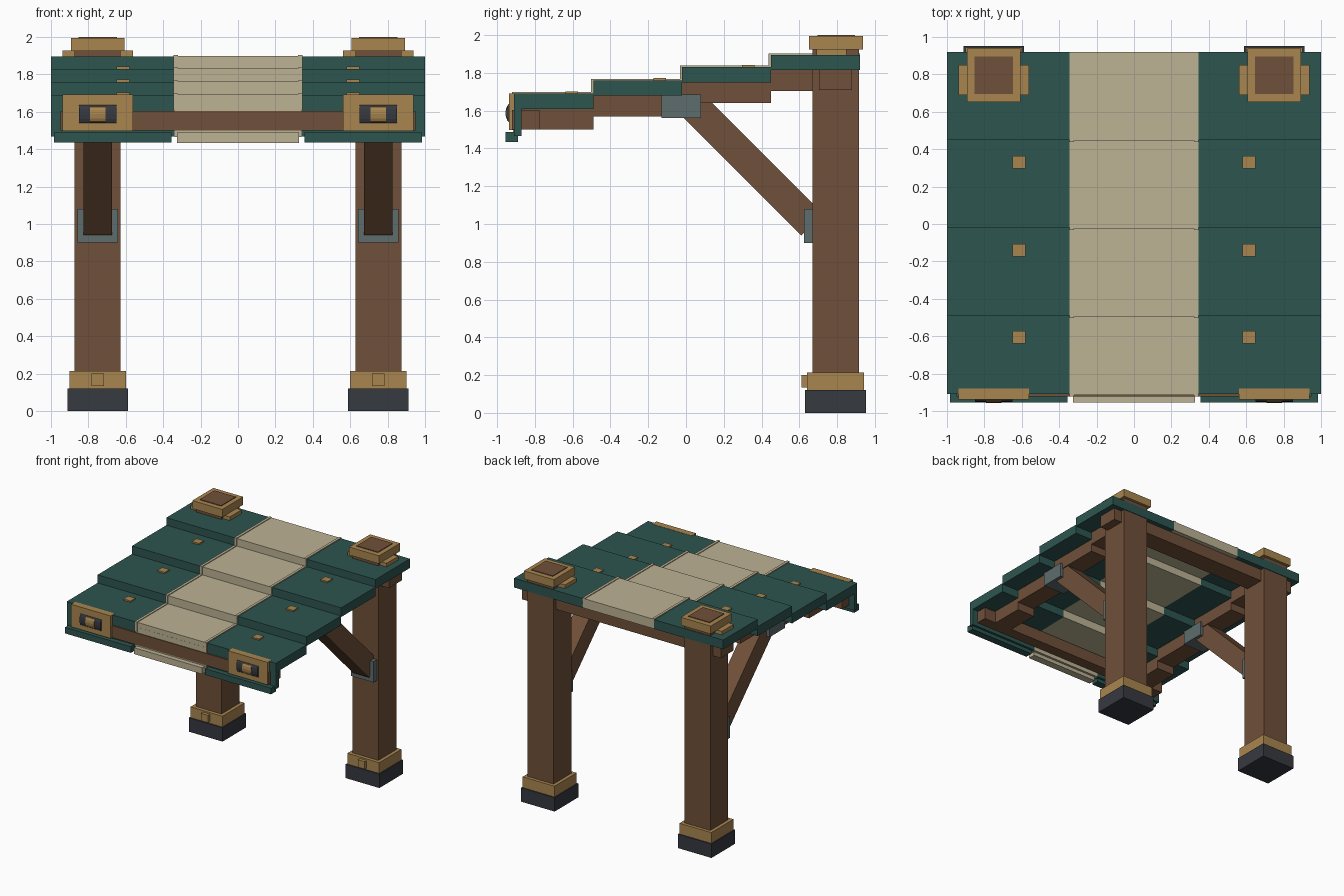
import bpy, bmesh, math
from mathutils import Matrix, Vector

if "Cube" in bpy.data.objects:
    bpy.data.objects.remove(bpy.data.objects["Cube"])


def material(name, rgb):
    m = bpy.data.materials.new(name)
    m.diffuse_color = (*rgb, 1)
    m.use_nodes = True
    m.node_tree.nodes["Principled BSDF"].inputs["Base Color"].default_value = m.diffuse_color
    return m


TEAL = material("teal cloth", (0.026, 0.091, 0.080))
CREAM = material("cream cloth", (0.503, 0.445, 0.296))
WOOD = material("brown wood", (0.162, 0.080, 0.041))
GOLD = material("gold trim", (0.397, 0.238, 0.080))
SLATE = material("dark slate", (0.037, 0.041, 0.051))
STEEL = material("grey steel", (0.114, 0.150, 0.153))


def finish(name, bm, mat):
    bmesh.ops.recalc_face_normals(bm, faces=bm.faces)
    me = bpy.data.meshes.new(name)
    bm.to_mesh(me)
    bm.free()
    me.materials.append(mat)
    ob = bpy.data.objects.new(name, me)
    bpy.context.collection.objects.link(ob)
    return ob


def box(name, mat, x, y, z):
    """Box from (min, max) pairs on each axis."""
    bm = bmesh.new()
    size = [b - a for a, b in (x, y, z)]
    mid = [(a + b) / 2 for a, b in (x, y, z)]
    bmesh.ops.create_cube(bm, size=1, matrix=Matrix.Translation(mid) @ Matrix.Diagonal((*size, 1)))
    return finish(name, bm, mat)


def prism(name, mat, x, profile):
    """Extrude a (y, z) profile along x."""
    bm = bmesh.new()
    f = bm.faces.new([bm.verts.new((x[0], y, z)) for y, z in profile])
    ext = bmesh.ops.extrude_face_region(bm, geom=[f])["geom"]
    bmesh.ops.translate(bm, vec=(x[1] - x[0], 0, 0), verts=[v for v in ext if isinstance(v, bmesh.types.BMVert)])
    return finish(name, bm, mat)


def around(c, half):
    return (c - half, c + half)


# Stepped roof: (front y, back y, top z)
steps = [(-0.91, -0.49, 1.69), (-0.49, -0.02, 1.76), (-0.02, 0.45, 1.83), (0.45, 0.92, 1.895)]
for i, (y0, y1, top) in enumerate(steps):
    z = (top - 0.08, top)
    box(f"roof_cream_{i}", CREAM, (-0.34, 0.34), (y0 - 0.004, y1), (z[0], top + 0.002))
    for s, side in ((-1, "left"), (1, "right")):
        box(f"roof_teal_{side}_{i}", TEAL, sorted((s * 0.34, s)), (y0, y1), z)
        # raised seam along the cream stripe
        box(f"seam_{side}_{i}", CREAM, around(s * 0.333, 0.011), (y0 - 0.012, y1), (z[0], top + 0.008))
        # roof peg
        if i < 3:
            yc = (-0.605, -0.14, 0.33)[i]
            box(f"roof_peg_{side}_{i}", GOLD, around(s * 0.615, 0.034), around(yc, 0.033), (top - 0.01, top + 0.012))

# Front valance and lip
box("valance_cream", CREAM, (-0.34, 0.34), (-0.915, -0.87), (1.465, 1.65))
box("valance_lip_cream", CREAM, (-0.325, 0.325), (-0.955, -0.89), (1.433, 1.488))

# Cross beams
box("front_beam", WOOD, (-0.95, 0.95), (-0.922, -0.775), (1.50, 1.603))
box("back_beam", WOOD, (-0.95, 0.95), (0.705, 0.88), (1.71, 1.816))

for s, side in ((-1, "left"), (1, "right")):
    cx = s * 0.75

    box(f"valance_teal_{side}", TEAL, sorted((s * 0.34, s)), (-0.91, -0.87), (1.467, 1.65))
    box(f"valance_lip_teal_{side}", TEAL, sorted((s * 0.355, s * 0.985)), (-0.955, -0.89), (1.435, 1.488))

    # Post with foot, collar and cap
    box(f"post_{side}", WOOD, around(cx, 0.123), (0.67, 0.915), (0.1, 1.95))
    box(f"foot_{side}", SLATE, around(cx, 0.161), (0.63, 0.953), (0, 0.12))
    box(f"foot_collar_{side}", GOLD, around(cx, 0.152), (0.64, 0.943), (0.12, 0.213))
    box(f"collar_peg_{side}", GOLD, around(cx, 0.033), (0.612, 0.65), (0.135, 0.2))
    box(f"roof_collar_{side}", GOLD, around(cx, 0.188), (0.69, 0.85), (1.885, 1.927))
    box(f"cap_{side}", GOLD, around(cx, 0.143), (0.652, 0.938), (1.925, 1.994))
    box(f"cap_inlay_{side}", WOOD, around(cx, 0.102), (0.695, 0.895), (1.98, 2.0))

    # Stepped rafter following the roof
    for i, (y0, y1, top) in enumerate(steps):
        box(f"rafter_{side}_{i}", WOOD, around(cx, 0.085),
            (max(y0, -0.87), min(y1, 0.70)), (top - 0.19, top - 0.079))

    # Diagonal brace and its brackets
    prism(f"brace_{side}", WOOD, around(cx, 0.077),
          [(-0.02, 1.57), (0.61, 0.94), (0.725, 1.055), (0.095, 1.685)])
    box(f"post_bracket_{side}", STEEL, around(cx, 0.108), (0.625, 0.675), (0.90, 1.08))
    box(f"rafter_bracket_{side}", STEEL, around(cx, 0.105), (-0.13, 0.08), (1.56, 1.685))

    # Beam end plaque with a rounded dark boss and gold band
    box(f"plaque_{side}", GOLD, around(cx, 0.189), (-0.937, -0.88), (1.497, 1.692))
    arc = [(-0.935 - 0.016 * math.sin(t), 1.587 + 0.05 * math.cos(t))
           for t in [math.pi * k / 6 for k in range(7)]]
    prism(f"boss_{side}", SLATE, around(cx, 0.1), arc)
    band = [(-0.935 - 0.021 * math.sin(t), 1.587 + 0.046 * math.cos(t))
            for t in [math.pi * k / 6 for k in range(7)]]
    prism(f"boss_band_{side}", GOLD, around(cx, 0.042), band)
